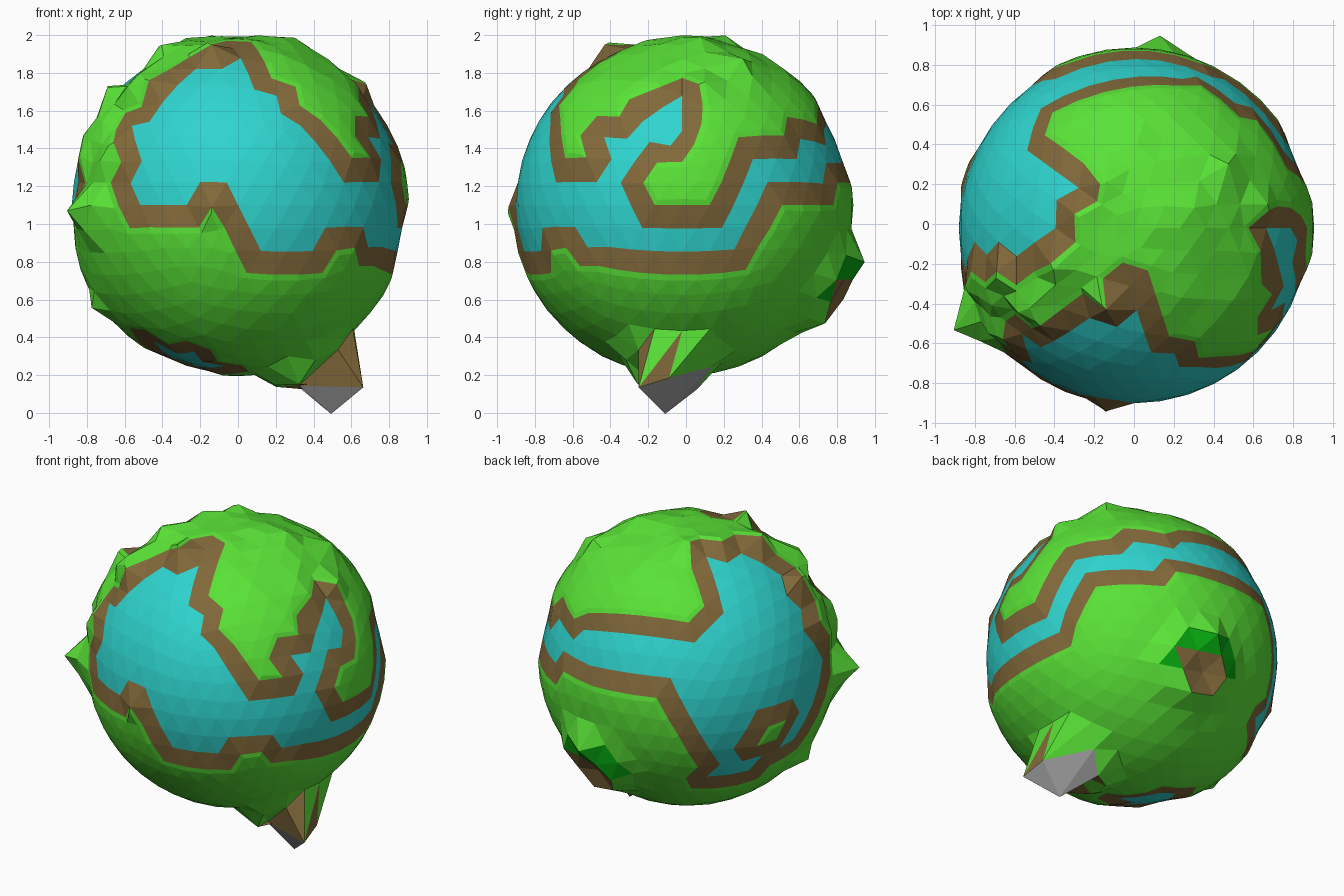
import bpy, bmesh, math, random
from mathutils import Vector

if "Cube" in bpy.data.objects:
    bpy.data.objects.remove(bpy.data.objects["Cube"])

random.seed(4)
C = Vector((0, -0.02, 1.1))          # planet centre
SEA_R, LAND_R = 0.88, 0.9


def material(name, rgb):
    m = bpy.data.materials.new(name)
    m.diffuse_color = (*rgb, 1)
    m.use_nodes = True
    m.node_tree.nodes["Principled BSDF"].inputs["Base Color"].default_value = m.diffuse_color
    return m


def lift(a, b):
    """Third coordinate that puts a point on the sea sphere."""
    return math.sqrt(max(0.0, SEA_R ** 2 - a * a - b * b))


def inside(d, outline):
    """Is direction d inside an outline drawn on the sphere?"""
    if d.dot(sum(outline, Vector())) < 0:
        return False
    u = d.orthogonal().normalized()
    v = d.cross(u)
    ang = [math.atan2(p.dot(v), p.dot(u)) for p in outline]
    total = 0
    for a, b in zip(ang, ang[1:] + ang[:1]):
        total += (b - a + math.pi) % (2 * math.pi) - math.pi
    return abs(total) > math.pi


# Front sea, outline in x, z
front = [(.03, 1.94), (.02, 1.86), (.18, 1.76), (.26, 1.6), (.48, 1.37), (.62, 1.27),
         (.75, 1.25), (.84, 1.15), (.8, .82), (.73, .8), (.7, .9), (.45, .9), (.36, .79),
         (.07, .79), (-.1, 1.1), (-.16, 1.17), (-.23, 1.04), (-.58, 1.04), (-.63, 1.18),
         (-.56, 1.3), (-.61, 1.45), (-.4, 1.72), (-.25, 1.84), (-.14, 1.93)]
# Right bay and channel, outline in y, z
right = [(-.72, 1.2), (-.6, 1.27), (-.5, 1.27), (-.47, 1.4), (-.48, 1.52), (-.3, 1.56),
         (-.15, 1.67), (0, 1.68), (.03, 1.5), (0, 1.4), (-.15, 1.38), (-.27, 1.2),
         (-.2, 1.05), (.14, 1.04), (.22, 1.25), (.3, 1.4), (.56, 1.4), (.62, 1.48),
         (.73, 1.45), (.8, 1.3), (.78, 1.22), (.72, 1.14), (.43, 1.13), (.26, .8),
         (-.52, .8), (-.6, .91), (-.73, .91)]
# Back channel and left sea, offsets from the centre
back = [(.34, .74, .36), (.35, .7, .4), (.1, .75, .45), (-.2, .72, .46), (-.45, .59, .47),
        (-.45, .4, .64), (-.4, .29, .73), (-.22, .19, .83), (-.25, .07, .84),
        (-.15, -.03, .86), (-.4, -.08, .78), (-.6, -.23, .6), (-.77, -.15, .4),
        (-.84, -.26, .05), (-.85, -.15, -.2), (-.8, .02, -.37), (-.7, .3, -.46),
        (-.51, .53, -.48), (-.56, .67, -.18), (-.38, .79, .13), (-.15, .86, .16),
        (.15, .86, .14), (.37, .8, .12)]
seas = [[Vector((x, -lift(x, z - C.z), z - C.z)) for x, z in front],
        [Vector((lift(y - C.y, z - C.z), y - C.y, z - C.z)) for y, z in right],
        [Vector(p) for p in back]]
island = Vector((-.82, .31, -.14))
south_lake = Vector((-.28, -.17, -.83))
crater = Vector((.14, .78, -.45))

# Peaks: tip position and angular width of the slope
peaks = [((.49, -.11, 0), .3), ((-.9, -.53, 1.07), .2), ((-.69, -.24, 1.73), .2),
         ((-.52, -.42, 1.79), .2), ((-.14, -.43, 1.95), .12), ((-.14, -.94, 1.09), .12),
         ((-.17, .2, 1.99), .15), ((.3, .08, 1.98), .2), ((.47, .3, 1.87), .2),
         ((-.3, .05, 1.97), .13), ((.64, -.3, 1.66), .15), ((-.42, -.2, 1.94), .2),
         ((.68, .07, 1.74), .12), ((.13, .94, .8), .12), ((-.77, -.18, .56), .12)]
peaks = [(Vector(p) - C, w) for p, w in peaks]
# Shoulders of the tall southern mountain
shoulders = [(.66, -.25, .14), (.64, -.09, .19), (.44, -.03, .16), (.32, -.15, .15)]


def is_sea(d):
    if d.angle(island) < .16:
        return False
    return d.angle(south_lake) < .25 or any(inside(d, s) for s in seas)


# Planet surface: faceted ball pushed to sea or land level
bm = bmesh.new()
bmesh.ops.create_icosphere(bm, subdivisions=4, radius=1)
land = set()
for v in bm.verts:
    d = v.co.normalized()
    if is_sea(d):
        v.co = d * SEA_R
        continue
    land.add(v)
    r = LAND_R
    for p, w in peaks:
        r = max(r, LAND_R + (p.length - LAND_R) * max(0, 1 - d.angle(p) / w))
    r += max(0, .09 * (1 - abs(d.angle(crater) - .17) / .18))
    if d.z > .75:
        r += random.uniform(-.02, .004)
    elif d.x < -.4 and d.y < -.2 and d.z > .1:
        r += random.uniform(-.02, .03)
    v.co = d * r
tips = []
for p, w in peaks:
    tip = min(bm.verts, key=lambda v: v.co.normalized().angle(p))
    tip.co = p
    land.add(tip)
    tips.append(tip)
ring = [e.other_vert(tips[0]) for e in tips[0].link_edges]
for s in shoulders:
    q = Vector(s) - C
    near = min(ring, key=lambda v: v.co.normalized().angle(q))
    near.co = q
    ring.remove(near)

# Colours: sea, cliff band, grass, bare rock summit, dark crater rim
SEA, SOIL, GRASS, ROCK, DARK = range(5)
for f in bm.faces:
    n = sum(v in land for v in f.verts)
    m = f.calc_center_median()
    f.material_index = SEA if n == 0 else GRASS if n == 3 else SOIL
    if n == 3 and m.angle(peaks[0][0]) < .4:
        h = sum(v.co.length for v in f.verts) / 3
        f.material_index = ROCK if tips[0] in f.verts else SOIL if h > 1.0 else GRASS
    a = m.angle(crater)
    if a < .14:
        f.material_index = SOIL
    elif a < .27 and m.z > crater.z - .04:
        f.material_index = DARK

# Turf lip along the coast
turf = [f for f in bm.faces if all(v in land for v in f.verts)]
lip = bmesh.ops.inset_region(bm, faces=turf, use_boundary=True, thickness=.032, depth=.006)
for f in lip["faces"]:
    f.material_index = GRASS

bmesh.ops.translate(bm, verts=bm.verts, vec=C)
me = bpy.data.meshes.new("planet")
bm.to_mesh(me)
bm.free()
for name, rgb in [("sea", (.028, .66, .62)), ("soil", (.22, .14, .042)), ("grass", (.1, .76, .037)),
                  ("rock", (.33, .33, .33)), ("dark_grass", (.002, .4, .005))]:
    me.materials.append(material(name, rgb))
planet = bpy.data.objects.new("planet", me)
bpy.context.collection.objects.link(planet)
